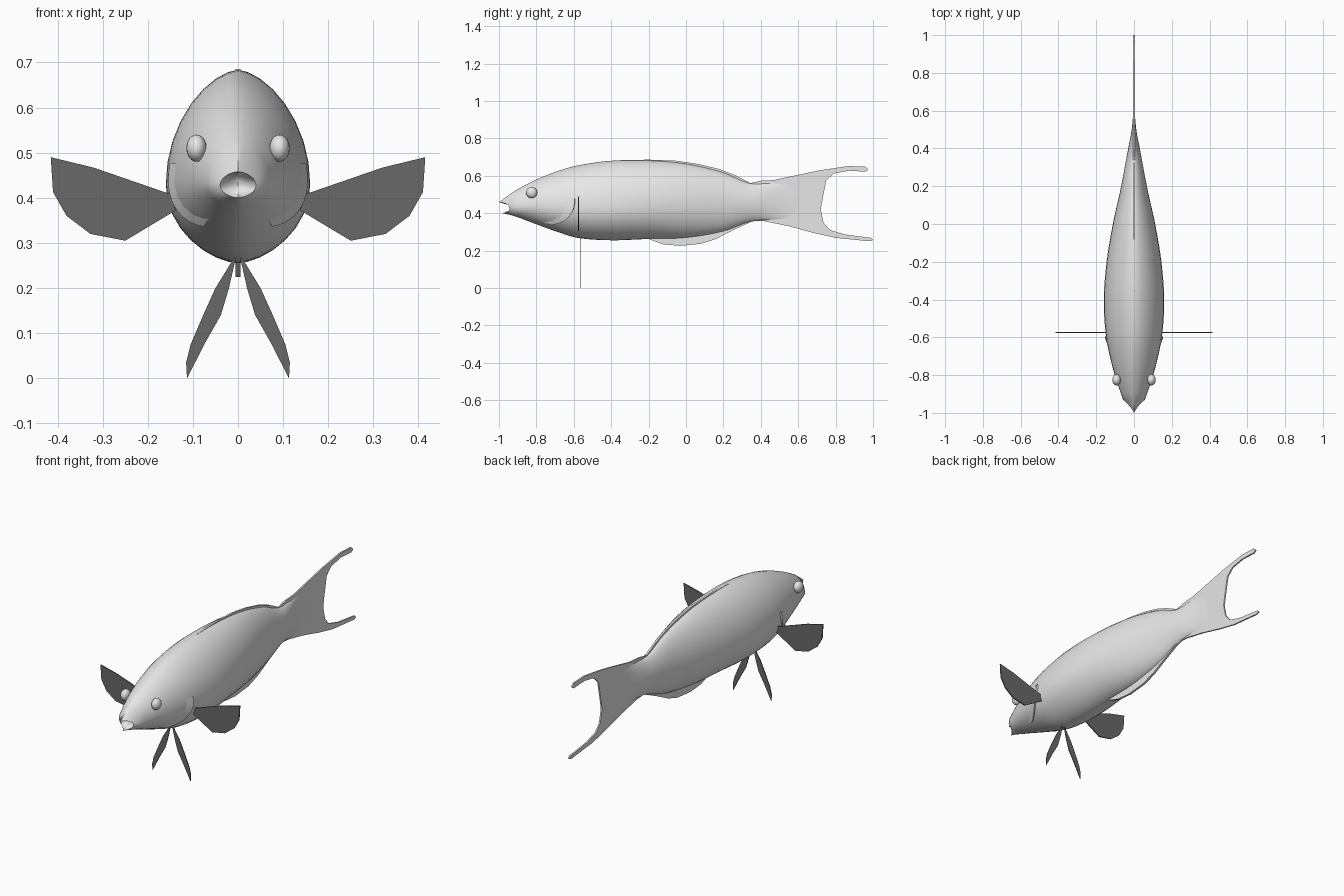
import bpy
import bmesh
from math import sin, cos, pi, radians, copysign
from mathutils import Vector

cube = bpy.data.objects.get("Cube")
if cube:
    bpy.data.objects.remove(cube, do_unlink=True)


def material(name, value):
    mat = bpy.data.materials.new(name)
    mat.use_nodes = True
    color = (value, value, value, 1)
    mat.diffuse_color = color
    mat.node_tree.nodes["Principled BSDF"].inputs["Base Color"].default_value = color
    return mat


body_gray = material("light_gray", 0.8)
fin_gray = material("dark_gray", 0.14)


def finish(name, bm, mat, mirror=False, smooth=True):
    bmesh.ops.recalc_face_normals(bm, faces=bm.faces)
    mesh = bpy.data.meshes.new(name)
    bm.to_mesh(mesh)
    bm.free()
    mesh.materials.append(mat)
    obj = bpy.data.objects.new(name, mesh)
    bpy.context.collection.objects.link(obj)
    if smooth:
        bpy.ops.object.select_all(action="DESELECT")
        obj.select_set(True)
        bpy.context.view_layer.objects.active = obj
        bpy.ops.object.shade_smooth_by_angle(angle=radians(40))
    if mirror:
        mod = obj.modifiers.new("Mirror", "MIRROR")
        mod.use_mirror_merge = False
    return obj


# Body stations: y, top z, bottom z, half width, z of the widest point
STATIONS = [
    (-1.00, 0.458, 0.400, 0.040, 0.428),
    (-0.93, 0.510, 0.388, 0.058, 0.430),
    (-0.82, 0.570, 0.348, 0.096, 0.440),
    (-0.70, 0.620, 0.304, 0.128, 0.435),
    (-0.58, 0.655, 0.268, 0.150, 0.430),
    (-0.40, 0.680, 0.255, 0.160, 0.430),
    (-0.20, 0.682, 0.262, 0.145, 0.440),
    (0.00, 0.665, 0.268, 0.112, 0.450),
    (0.20, 0.618, 0.302, 0.068, 0.455),
    (0.34, 0.560, 0.352, 0.042, 0.457),
    (0.42, 0.560, 0.362, 0.027, 0.458),
    (0.50, 0.565, 0.360, 0.012, 0.458),
    (0.62, 0.560, 0.365, 0.002, 0.458),
]


def slope(i, k):
    a, b = STATIONS[max(i - 1, 0)], STATIONS[min(i + 1, len(STATIONS) - 1)]
    return (b[k] - a[k]) / (b[0] - a[0])


def section(y):
    """Smoothly interpolated top, bottom, half width and middle at y."""
    i = 0
    while i < len(STATIONS) - 2 and y > STATIONS[i + 1][0]:
        i += 1
    p, q = STATIONS[i], STATIONS[i + 1]
    h = q[0] - p[0]
    t = (y - p[0]) / h
    return [p[k] * (1 + 2 * t) * (1 - t) ** 2 + q[k] * t * t * (3 - 2 * t)
            + h * slope(i, k) * t * (1 - t) ** 2 + h * slope(i + 1, k) * t * t * (t - 1)
            for k in range(1, 5)]


def surface(y, a):
    """Point on the body skin at y and angle a around the section."""
    top, bottom, width, mid = section(y)
    c, s = cos(a), sin(a)
    reach = top - mid if s > 0 else mid - bottom
    return Vector((width * copysign(abs(c) ** 1.22, c), y, mid + reach * s))


# Body with an open mouth
SIDES, RINGS = 32, 44
angles = [2 * pi * k / SIDES for k in range(SIDES)]
bm = bmesh.new()
lip = []
for a in angles:
    p = surface(-1, a)
    p.y += 0.055 * abs(cos(a)) + (0.018 * -sin(a) if sin(a) < 0 else 0)
    lip.append(bm.verts.new(p))
rings = [lip]
for r in range(RINGS + 1):
    y = -0.93 + 1.55 * r / RINGS
    rings.append([bm.verts.new(surface(y, a)) for a in angles])
for r0, r1 in zip(rings, rings[1:]):
    for k in range(SIDES):
        n = (k + 1) % SIDES
        bm.faces.new((r0[k], r0[n], r1[n], r1[k]))
bm.faces.new(rings[-1])
throat = bm.verts.new((0, -0.9, 0.43))
for k in range(SIDES):
    bm.faces.new((lip[(k + 1) % SIDES], lip[k], throat))
finish("body", bm, body_gray)

# Gill covers: raised rims that follow the skin
bm = bmesh.new()
rows = []
for j in range(13):
    f = j / 12
    a = radians(12 - 62 * f)
    y = -0.595 - 0.13 * f * f
    out = Vector((cos(a), 0, sin(a)))
    rows.append([bm.verts.new(surface(y + dy, a) + out * lift)
                 for dy, lift in ((-0.05, -0.002), (0, 0.007), (0.004, -0.006))])
for r0, r1 in zip(rows, rows[1:]):
    for k in range(2):
        bm.faces.new((r0[k], r0[k + 1], r1[k + 1], r1[k]))
finish("gill_cover", bm, body_gray, mirror=True)

# Eyes
bm = bmesh.new()
bmesh.ops.create_uvsphere(bm, u_segments=20, v_segments=12, radius=0.03)
bmesh.ops.scale(bm, vec=(0.75, 1, 1), verts=bm.verts)
bmesh.ops.translate(bm, vec=(0.092, -0.825, 0.51), verts=bm.verts)
finish("eye", bm, body_gray, mirror=True)


def plate(name, outline, place, offset, mat, mirror=False):
    """Thin fin: an outline placed in space and extruded by offset."""
    bm = bmesh.new()
    offset = Vector(offset)
    face = bm.faces.new([bm.verts.new(Vector(place(u, v)) - offset / 2) for u, v in outline])
    new = bmesh.ops.extrude_face_region(bm, geom=[face])["geom"]
    bmesh.ops.translate(bm, vec=offset,
                        verts=[g for g in new if isinstance(g, bmesh.types.BMVert)])
    finish(name, bm, mat, mirror, smooth=False)


def upright(u, v):
    return (0, u, v)


# Forked tail
plate("tail_fin", [
    (0.34, 0.56), (0.40, 0.573), (0.47, 0.577), (0.60, 0.605), (0.72, 0.63), (0.87, 0.652),
    (0.96, 0.648), (0.975, 0.633), (0.96, 0.622), (0.87, 0.627), (0.79, 0.612),
    (0.75, 0.575), (0.735, 0.50), (0.72, 0.42), (0.735, 0.35), (0.77, 0.31),
    (0.85, 0.286), (0.99, 0.268), (1.0, 0.256), (0.98, 0.25), (0.80, 0.268),
    (0.68, 0.295), (0.55, 0.33), (0.42, 0.357), (0.34, 0.362)],
    upright, (0.008, 0, 0), body_gray)

# Ridge along the back
plate("dorsal_fin", [
    (-0.45, 0.66), (-0.35, 0.683), (-0.20, 0.686), (-0.05, 0.68), (0.07, 0.662),
    (0.18, 0.635), (0.27, 0.6), (0.34, 0.563), (0.30, 0.52), (0, 0.6)],
    upright, (0.01, 0, 0), body_gray)

# Fin under the belly
plate("anal_fin", [
    (-0.22, 0.27), (-0.17, 0.25), (-0.12, 0.233), (-0.03, 0.225), (0.08, 0.236),
    (0.16, 0.262), (0.25, 0.308), (0.35, 0.355), (0.30, 0.40), (0, 0.33)],
    upright, (0.012, 0, 0), body_gray)

# Paired side fins
plate("pectoral_fin", [
    (0.13, 0.377), (0.13, 0.412), (0.155, 0.41), (0.32, 0.467), (0.415, 0.49),
    (0.41, 0.413), (0.38, 0.36), (0.327, 0.32), (0.25, 0.305)],
    lambda u, v: (u, -0.575, v), (0, 0.006, 0), fin_gray, mirror=True)

# Paired belly fins
plate("pelvic_fin", [
    (0.003, 0.275), (0.012, 0.262), (0.05, 0.20), (0.075, 0.145), (0.105, 0.075),
    (0.115, 0.035), (0.113, 0), (0.072, 0.08), (0.038, 0.14), (0.02, 0.20)],
    lambda u, v: (u, -0.565, v), (0, 0.004, 0), fin_gray, mirror=True)
